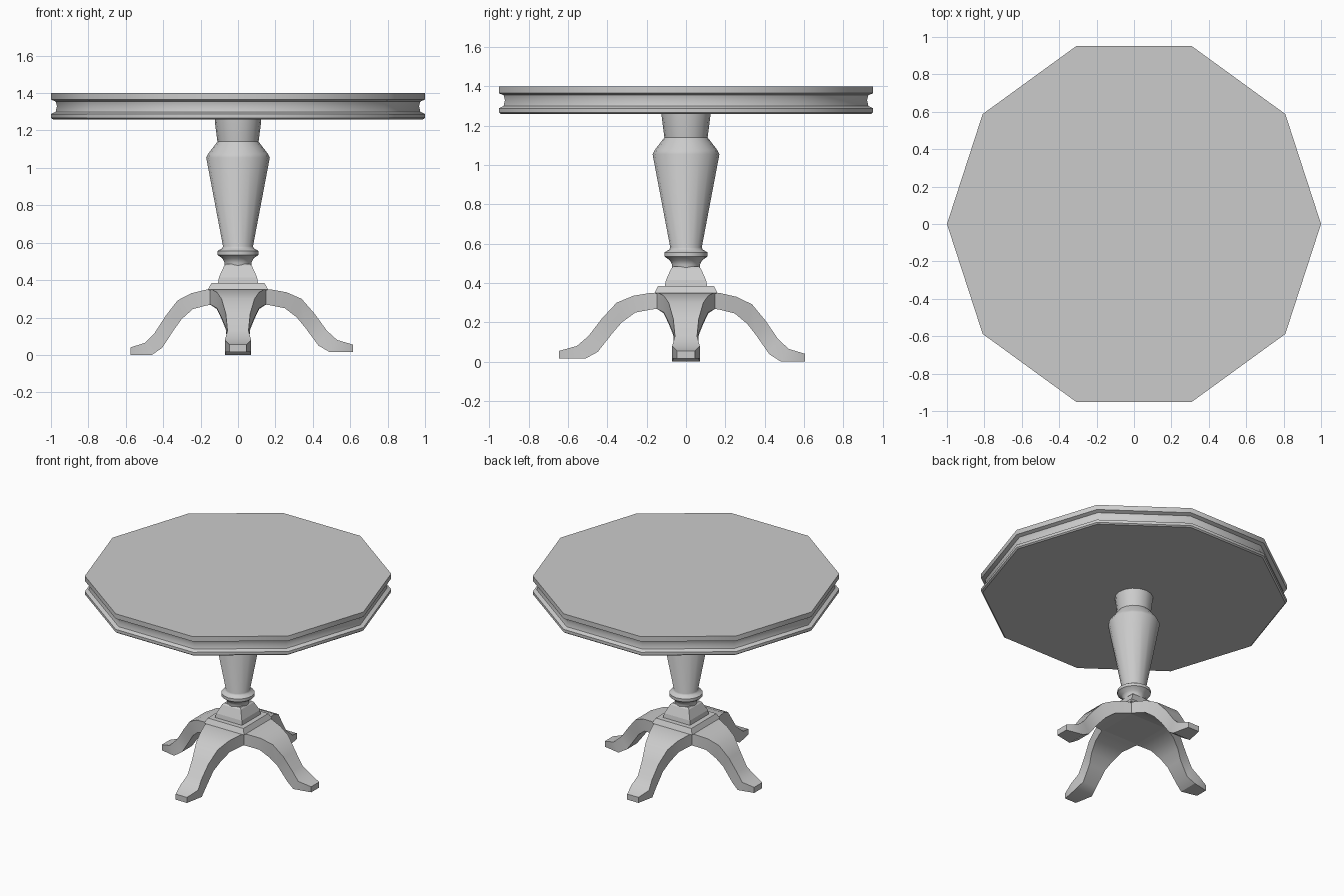
import bpy, bmesh
from math import cos, sin, pi, sqrt, radians

if "Cube" in bpy.data.objects:
    bpy.data.objects.remove(bpy.data.objects["Cube"])


def loft(name, rings, smooth=None):
    """Skin a list of equal-length vertex rings into a closed, capped object."""
    bm = bmesh.new()
    loops = [[bm.verts.new(p) for p in ring] for ring in rings]
    n = len(loops[0])
    for a, b in zip(loops, loops[1:]):
        for i in range(n):
            j = (i + 1) % n
            bm.faces.new((a[i], a[j], b[j], b[i]))
    bm.faces.new(loops[0])
    bm.faces.new(loops[-1])
    bmesh.ops.recalc_face_normals(bm, faces=bm.faces)
    mesh = bpy.data.meshes.new(name)
    bm.to_mesh(mesh)
    bm.free()
    if smooth:
        mesh.shade_smooth()
        mesh.set_sharp_from_angle(angle=radians(smooth))
    obj = bpy.data.objects.new(name, mesh)
    bpy.context.collection.objects.link(obj)
    return obj


def turned(name, profile, sides, phase=0.0, smooth=None):
    """Revolve (radius, z) points with a given number of sides."""
    angles = [phase + 2 * pi * i / sides for i in range(sides)]
    return loft(name, [[(r * cos(a), r * sin(a), z) for a in angles]
                       for r, z in profile], smooth)


# ten-sided top with a grooved rim
turned("table_top", [(1.0, 1.40), (1.0, 1.365), (0.975, 1.355), (0.968, 1.33),
                     (0.975, 1.30), (1.0, 1.288), (1.0, 1.268), (0.99, 1.26)],
       10, smooth=40)

# turned column with collar
turned("column", [(0.125, 1.27), (0.123, 1.24), (0.11, 1.14), (0.16, 1.075),
                  (0.17, 1.055), (0.08, 0.58), (0.085, 0.57), (0.11, 0.556),
                  (0.11, 0.535), (0.082, 0.515), (0.072, 0.495), (0.072, 0.47)],
       16, smooth=40)

# square plinth and the hub between the legs (half widths)
plinth = [(0.065, 0.485), (0.075, 0.475), (0.102, 0.415), (0.107, 0.385),
          (0.142, 0.385), (0.16, 0.35), (0.15, 0.345), (0.15, 0.27)]
turned("plinth", [(h * sqrt(2), z) for h, z in plinth], 4, pi / 4)

# leg stations: top x, top z, bottom x, bottom z, half width
STATIONS = [(0.14, 0.35, 0.14, 0.27, 0.152), (0.175, 0.35, 0.175, 0.265, 0.14),
            (0.26, 0.335, 0.25, 0.25, 0.113), (0.34, 0.30, 0.315, 0.20, 0.088),
            (0.41, 0.22, 0.36, 0.145, 0.065), (0.475, 0.13, 0.43, 0.05, 0.056),
            (0.53, 0.08, 0.49, 0.015, 0.07), (0.615, 0.055, 0.615, 0.015, 0.045)]


def leg(name, angle, reach, drop):
    """One splayed leg, stretched to its reach and lowered at the foot."""
    rings = []
    for xt, zt, xb, zb, w in STATIONS:
        ring = []
        for x, y, z in ((xt, w, zt), (xt, -w, zt), (xb, -w, zb), (xb, w, zb)):
            t = (x - 0.14) / 0.475
            ring.append((0.14 + t * (reach - 0.14), y, z - drop * min(1, t * 1.357)))
        rings.append(ring)
    loft(name, rings, smooth=30).rotation_euler.z = angle


leg("right_leg", 0, 0.615, 0.0)
leg("back_leg", pi / 2, 0.605, 0.015)
leg("left_leg", pi, 0.575, 0.015)
leg("front_leg", -pi / 2, 0.645, 0.0)
